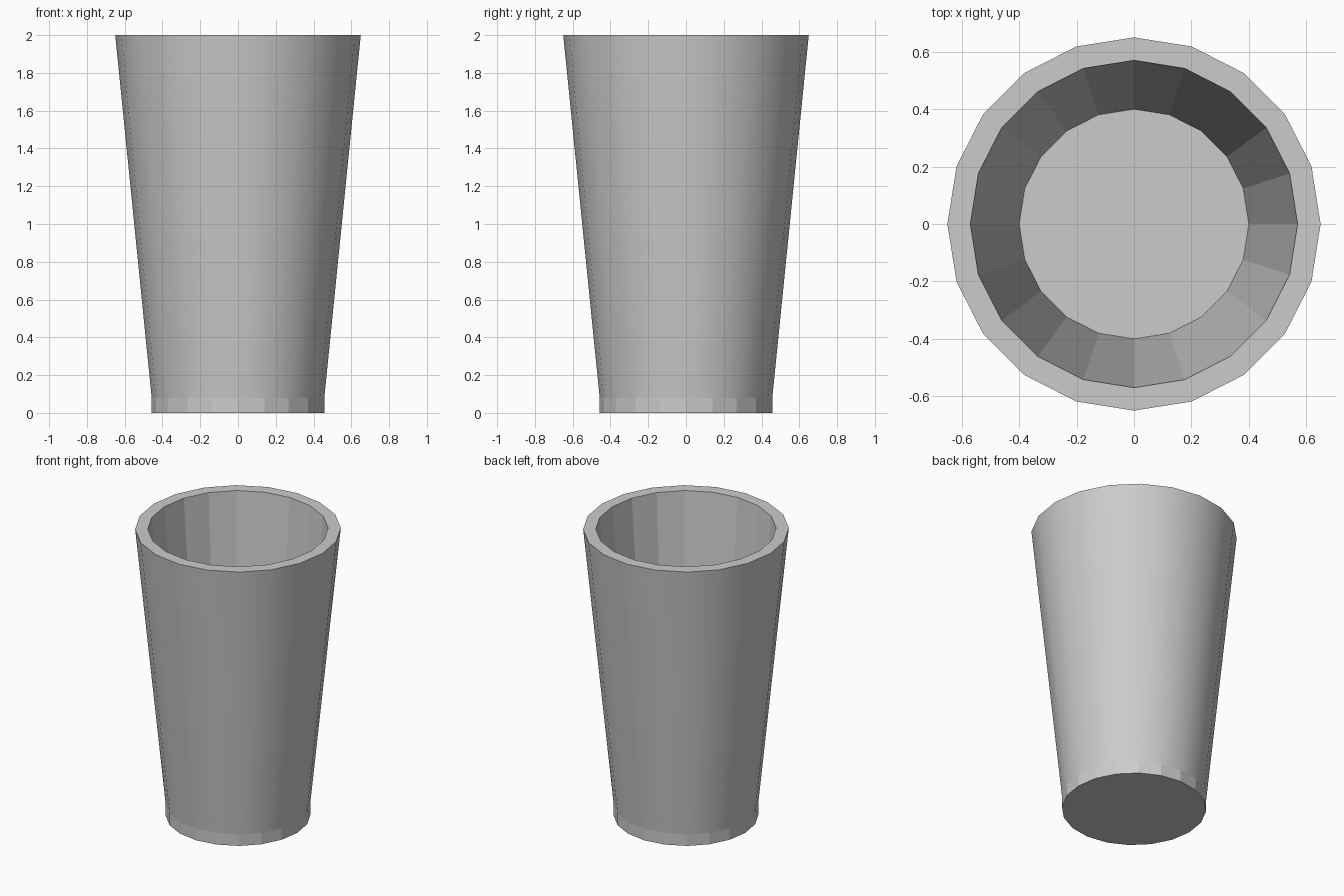
import bpy, bmesh
from math import cos, sin, tau

if "Cube" in bpy.data.objects:
    bpy.data.objects.remove(bpy.data.objects["Cube"])

SIDES = 20


def lathe(name, profile, smooth_bands=(), closed=False, caps=False):
    """Revolve (radius, z) points into a low-poly part."""
    bm = bmesh.new()
    rings = [[bm.verts.new((r * cos(tau * i / SIDES), r * sin(tau * i / SIDES), z))
              for i in range(SIDES)] for r, z in profile]
    pairs = list(zip(rings, rings[1:] + rings[:1]))
    if not closed:
        pairs.pop()
    for k, (a, b) in enumerate(pairs):
        for i in range(SIDES):
            j = (i + 1) % SIDES
            face = bm.faces.new((a[i], a[j], b[j], b[i]))
            face.smooth = k in smooth_bands
            if face.smooth:
                # keep the rim and foot crisp
                for e in face.edges:
                    if abs(e.verts[0].co.z - e.verts[1].co.z) < 1e-6:
                        e.smooth = False
    if caps:
        bm.faces.new(rings[0][::-1])
        bm.faces.new(rings[-1])
    mesh = bpy.data.meshes.new(name)
    bm.to_mesh(mesh)
    bm.free()
    obj = bpy.data.objects.new(name, mesh)
    bpy.context.collection.objects.link(obj)
    return obj


# Base disc, which is also the floor inside the cup
lathe("cup_base", [(0.457, 0), (0.457, 0.08)], caps=True)

# Tapered wall: smooth outside, flat rim, faceted inside
lathe("cup_wall", [(0.457, 0.08), (0.65, 2.0), (0.57, 2.0), (0.40, 0.08)],
      smooth_bands=(0,), closed=True)
